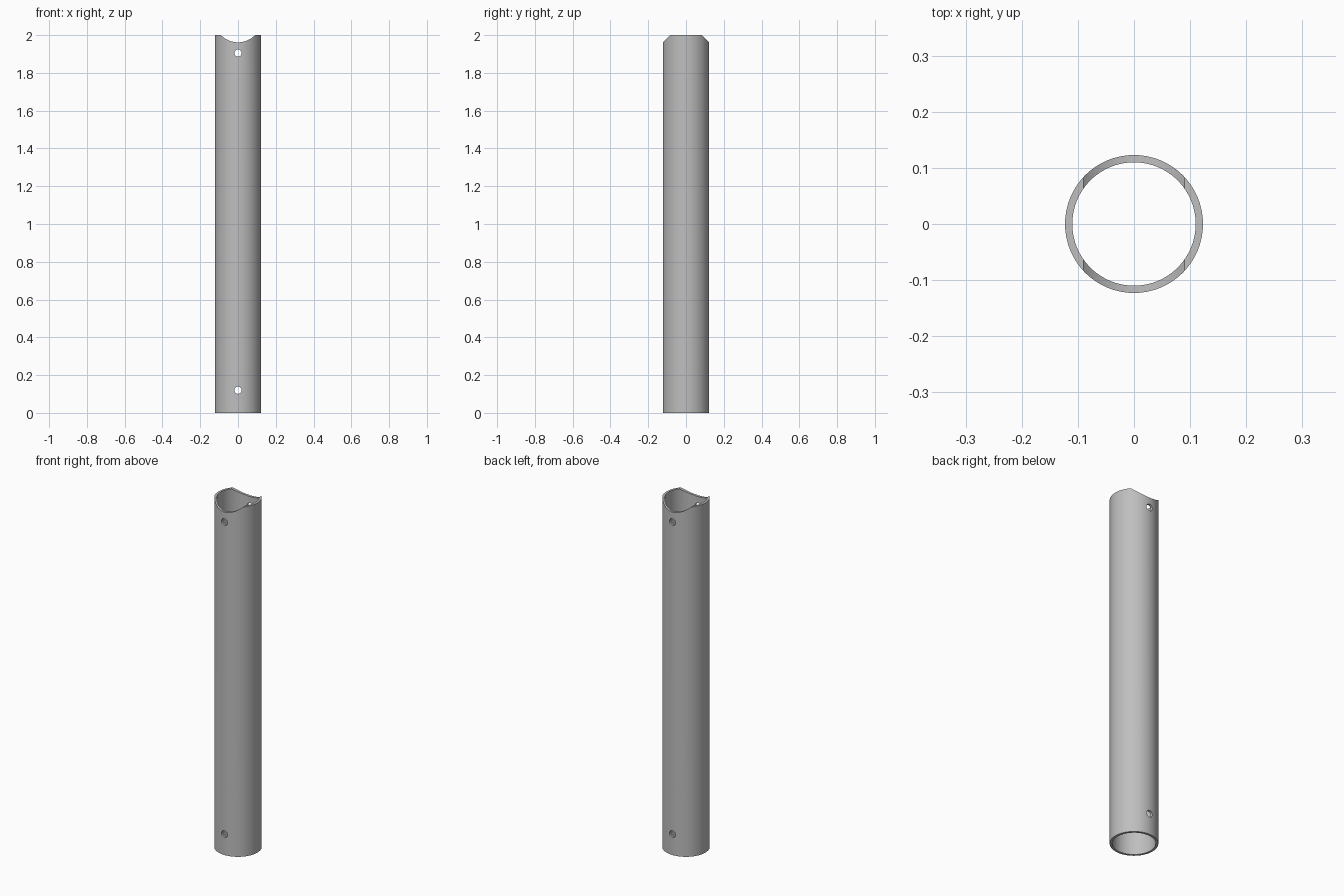
import bpy
import math

TUBE_RADIUS = 0.123
BORE_RADIUS = 0.11
HEIGHT = 2.0

cube = bpy.data.objects.get("Cube")
if cube:
    bpy.data.objects.remove(cube, do_unlink=True)

# Bare metal finish
metal = bpy.data.materials.new("grey metal")
metal.use_nodes = True
colour = (0.52, 0.52, 0.52, 1)
metal.diffuse_color = colour
for node in metal.node_tree.nodes:
    if node.type == 'BSDF_PRINCIPLED':
        node.inputs["Base Color"].default_value = colour


def cylinder(name, radius, depth, z, sides, along_y=False):
    tilt = math.pi / 2 if along_y else 0
    bpy.ops.mesh.primitive_cylinder_add(
        vertices=sides, radius=radius, depth=depth,
        location=(0, 0, z), rotation=(tilt, 0, 0))
    obj = bpy.context.object
    obj.name = name
    obj.data.materials.append(metal)
    return obj


def cut(target, cutter):
    cutter.hide_render = True
    bpy.context.view_layer.objects.active = target
    mod = target.modifiers.new(cutter.name, 'BOOLEAN')
    mod.operation = 'DIFFERENCE'
    mod.solver = 'EXACT'
    mod.object = cutter
    bpy.ops.object.modifier_apply(modifier=mod.name)
    bpy.data.objects.remove(cutter, do_unlink=True)


# Hollow tube
tube = cylinder("tube", TUBE_RADIUS, HEIGHT, HEIGHT / 2, 64)
cut(tube, cylinder("bore", BORE_RADIUS, HEIGHT + 0.2, HEIGHT / 2, 64))

# Saddle notch across the top, sized to seat a matching crossing tube
saddle_radius = 0.125
saddle_half_width = 0.09
saddle_z = HEIGHT + math.sqrt(saddle_radius**2 - saddle_half_width**2)
cut(tube, cylinder("saddle_cutter", saddle_radius, 0.6, saddle_z, 96, True))

# Bolt holes through the front and back walls
for z in (0.12, 1.905):
    cut(tube, cylinder("bolt_hole_cutter", 0.019, 0.6, z, 32, True))

# Smooth walls with crisp rims
bpy.ops.object.select_all(action='DESELECT')
tube.select_set(True)
bpy.context.view_layer.objects.active = tube
bpy.ops.object.shade_smooth_by_angle(angle=math.radians(30))
